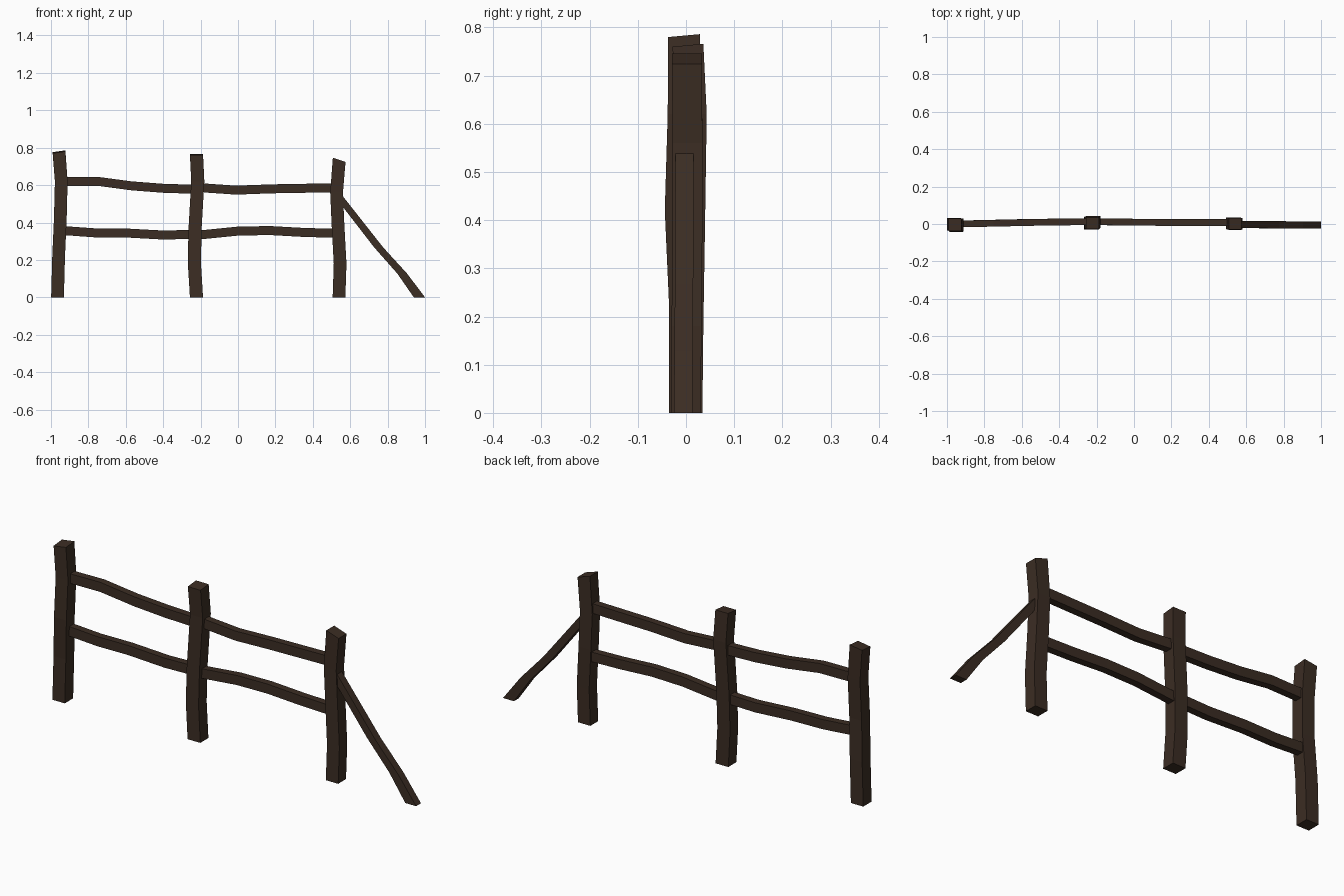
import bpy
import bmesh
from mathutils import Vector

wood = bpy.data.materials.new("dark_brown_wood")
wood.diffuse_color = (0.044, 0.026, 0.017, 1)


def timber(name, path, half_u, half_y, u_axis, top_tilt=(0, 0)):
    """Four-sided beam through path; u_axis is the section direction beside y."""
    bm = bmesh.new()
    u, y = Vector(u_axis), Vector((0, 1, 0))
    rings = []
    for i, p in enumerate(path):
        hu = half_u[i] if isinstance(half_u, (list, tuple)) else half_u
        ring = []
        for a, b in ((-1, -1), (1, -1), (1, 1), (-1, 1)):
            co = Vector(p) + u * a * hu + y * b * half_y
            if i == len(path) - 1:  # sawn slanted end
                co.z += a * top_tilt[0] + b * top_tilt[1]
            ring.append(bm.verts.new(co))
        rings.append(ring)
    for r, s in zip(rings, rings[1:]):
        for k in range(4):
            n = (k + 1) % 4
            bm.faces.new((r[k], r[n], s[n], s[k]))
    bm.faces.new(rings[0])
    bm.faces.new(rings[-1])
    bmesh.ops.recalc_face_normals(bm, faces=bm.faces)
    mesh = bpy.data.meshes.new(name)
    bm.to_mesh(mesh)
    bm.free()
    mesh.materials.append(wood)
    obj = bpy.data.objects.new(name, mesh)
    bpy.context.collection.objects.link(obj)


X, Z = (1, 0, 0), (0, 0, 1)

# Upright posts, slightly crooked
timber("left_post", [(-0.965, -0.002, 0), (-0.959, -0.002, 0.22), (-0.95, -0.011, 0.42),
                     (-0.945, -0.005, 0.62), (-0.957, -0.004, 0.778)],
       0.034, 0.033, X, (0.005, 0.003))
timber("middle_post", [(-0.222, 0.002, 0), (-0.233, 0.004, 0.18), (-0.23, 0.007, 0.36),
                       (-0.215, 0.011, 0.62), (-0.222, 0.004, 0.763)],
       0.035, 0.032, X, (0, 0.003))
timber("right_post", [(0.54, 0, 0), (0.546, 0.001, 0.18), (0.535, 0.003, 0.38),
                      (0.527, 0.003, 0.56), (0.541, 0.002, 0.735)],
       0.034, 0.031, X, (-0.011, 0))

# Horizontal rails spanning between the posts
rails = {
    "upper_left_rail": [(-0.95, 0, 0.62), (-0.75, 0.004, 0.62), (-0.57, 0.008, 0.596),
                        (-0.4, 0.011, 0.583), (-0.21, 0.012, 0.577)],
    "upper_right_rail": [(-0.22, 0.012, 0.592), (-0.17, 0.012, 0.584), (-0.01, 0.01, 0.573),
                         (0.18, 0.008, 0.58), (0.53, 0.008, 0.586)],
    "lower_left_rail": [(-0.95, 0, 0.358), (-0.77, 0.004, 0.345), (-0.6, 0.008, 0.344),
                        (-0.4, 0.011, 0.333), (-0.22, 0.012, 0.337)],
    "lower_right_rail": [(-0.22, 0.012, 0.332), (0, 0.01, 0.354), (0.17, 0.008, 0.357),
                         (0.35, 0.008, 0.347), (0.53, 0.008, 0.342)],
}
for rail_name, rail_path in rails.items():
    timber(rail_name, rail_path, 0.024, 0.018, Z)

# Slanted brace leaning on the right post, cut level with the ground
timber("brace", [(0.97, -0.006, 0), (0.877, -0.005, 0.128), (0.752, -0.004, 0.267),
                 (0.535, -0.003, 0.545)],
       [0.03, 0.026, 0.024, 0.022], 0.019, X)
